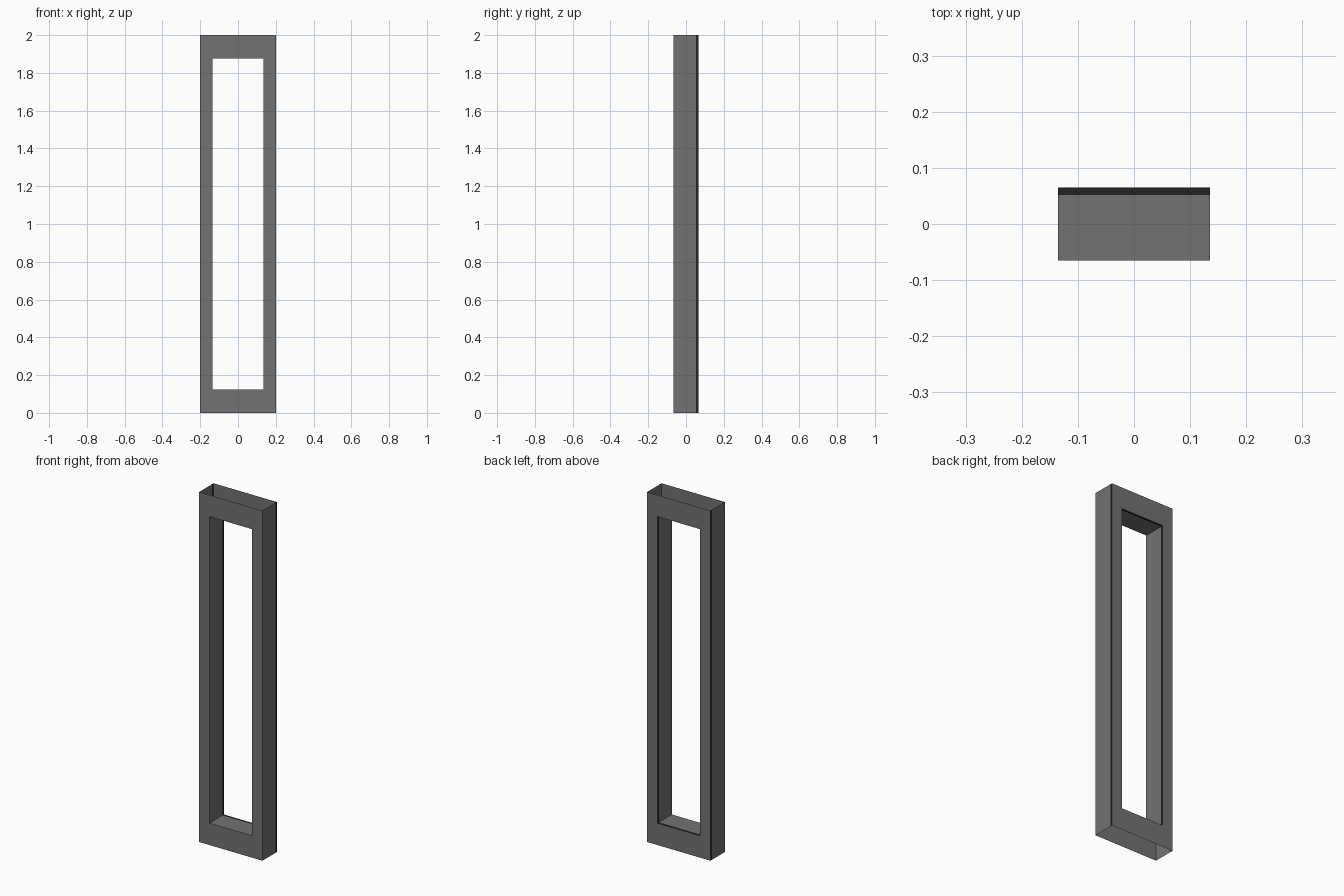
import bpy, bmesh

if "Cube" in bpy.data.objects:
    bpy.data.objects.remove(bpy.data.objects["Cube"])

# Overall sizes: outer shell, opening and depth
OX, IX = 0.20, 0.135
Z0, Z1 = 0.0, 2.0
IZ0, IZ1 = 0.125, 1.877
YF, YS, YB = -0.065, 0.052, 0.065     # front, start of dark strip, back


def material(name, rgb):
    m = bpy.data.materials.new(name)
    m.diffuse_color = (*rgb, 1.0)
    m.use_nodes = True
    m.node_tree.nodes["Principled BSDF"].inputs["Base Color"].default_value = m.diffuse_color
    return m


grey = material("grey metal", (0.17, 0.17, 0.17))
black = material("black trim", (0.016, 0.016, 0.016))

outer = [(-OX, Z0), (OX, Z0), (OX, Z1), (-OX, Z1)]
inner = [(-IX, IZ0), (IX, IZ0), (IX, IZ1), (-IX, IZ1)]


def build(name, quads, mat):
    bm = bmesh.new()
    for q in quads:
        bm.faces.new([bm.verts.new(p) for p in q])
    bmesh.ops.remove_doubles(bm, verts=bm.verts, dist=1e-5)
    me = bpy.data.meshes.new(name)
    bm.to_mesh(me)
    bm.free()
    me.materials.append(mat)
    ob = bpy.data.objects.new(name, me)
    bpy.context.collection.objects.link(ob)


def ring(y, back):
    # flat face around the opening
    quads = []
    for i in range(4):
        j = (i + 1) % 4
        q = [(p[0], y, p[1]) for p in (outer[i], outer[j], inner[j], inner[i])]
        quads.append(q[::-1] if back else q)
    return quads


def walls(ya, yb):
    # two outer sides (shell is open at top and bottom) and four reveals
    quads = []
    for loop, sides, flip in ((outer, (1, 3), False), (inner, range(4), True)):
        for i in sides:
            a, b = loop[i], loop[(i + 1) % 4]
            q = [(a[0], ya, a[1]), (a[0], yb, a[1]),
                 (b[0], yb, b[1]), (b[0], ya, b[1])]
            quads.append(q if flip else q[::-1])
    return quads


# Hollow frame shell
build("frame_shell", ring(YF, False) + ring(YB, True) + walls(YF, YS), grey)
# Dark strip along the rear edge of sides and reveals
build("rear_edge_strip", walls(YS, YB), black)
